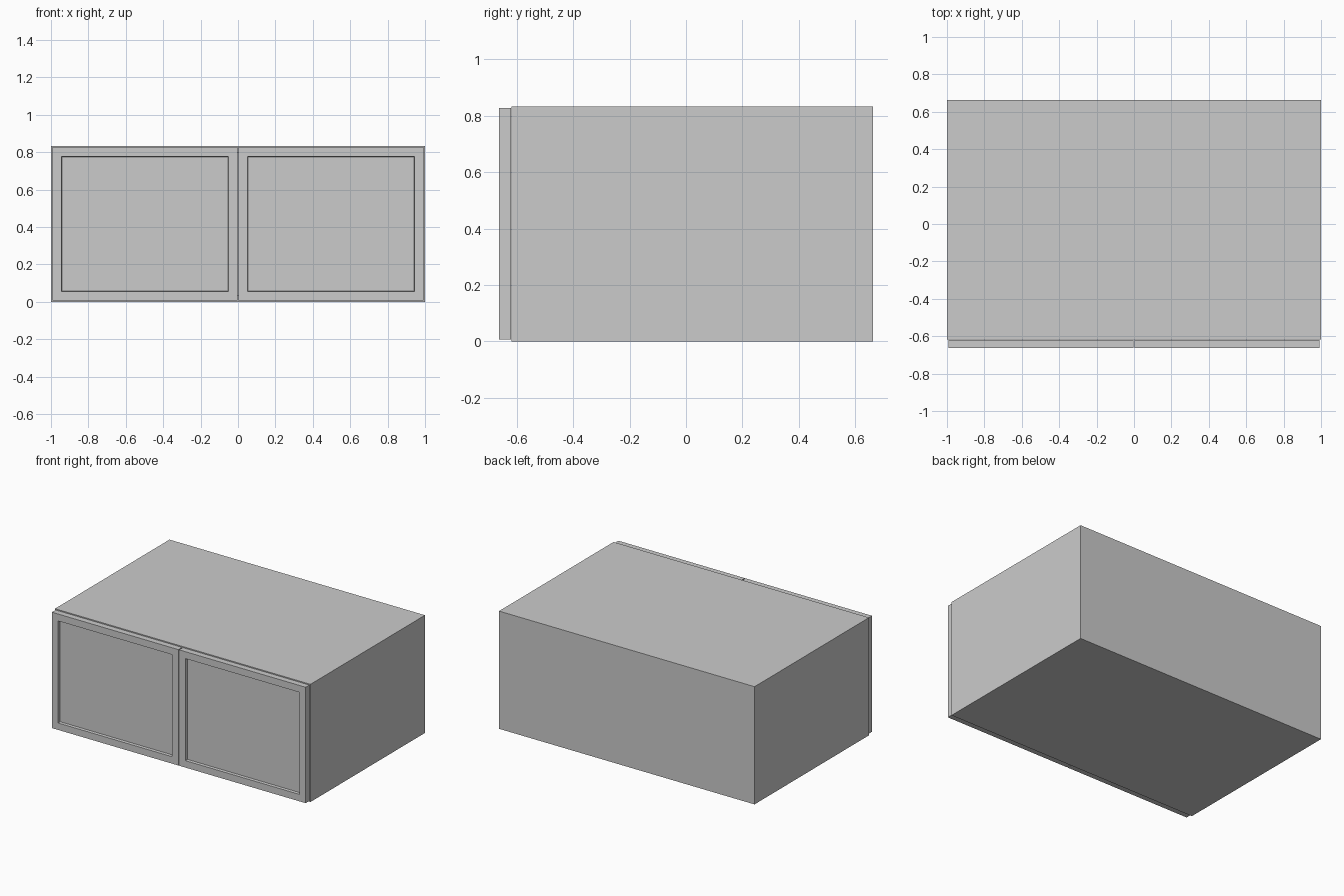
import bpy, bmesh

if "Cube" in bpy.data.objects:
    bpy.data.objects.remove(bpy.data.objects["Cube"])

W, D0, D1, H = 1.0, -0.618, 0.662, 0.833   # half width, carcass front/back, height
T = 0.037                                  # panel thickness


def box(name, lo, hi):
    bm = bmesh.new()
    bmesh.ops.create_cube(bm, size=1)
    for v in bm.verts:
        v.co = [(a + b) / 2 + c * (b - a) for a, b, c in zip(lo, hi, v.co)]
    mesh = bpy.data.meshes.new(name)
    bm.to_mesh(mesh)
    bm.free()
    obj = bpy.data.objects.new(name, mesh)
    bpy.context.collection.objects.link(obj)
    return obj


def recess_front(obj, border, depth):
    bm = bmesh.new()
    bm.from_mesh(obj.data)
    bm.normal_update()
    front = min(bm.faces, key=lambda f: f.normal.y)
    bmesh.ops.inset_region(bm, faces=[front], thickness=border, use_even_offset=True)
    # small step into the sunken centre panel
    bmesh.ops.inset_region(bm, faces=[front], thickness=0.002, use_even_offset=True)
    for v in front.verts:
        v.co.y += depth
    bm.to_mesh(obj.data)
    bm.free()


# Carcass: two sides with top, bottom and back fitted between them
box("left_side", (-W, D0, 0), (-W + T, D1, H))
box("right_side", (W - T, D0, 0), (W, D1, H))
box("top_panel", (-W + T, D0, H - T), (W - T, D1, H))
box("bottom_panel", (-W + T, D0, 0), (W - T, D1, T))
box("back_panel", (-W + T, D1 - T, T), (W - T, D1, H - T))

# Pair of framed doors with a narrow gap between them
for name, x0, x1 in (("left_door", -0.993, -0.003), ("right_door", 0.003, 0.993)):
    door = box(name, (x0, -0.662, 0.007), (x1, -0.621, 0.827))
    recess_front(door, 0.049, 0.02)
